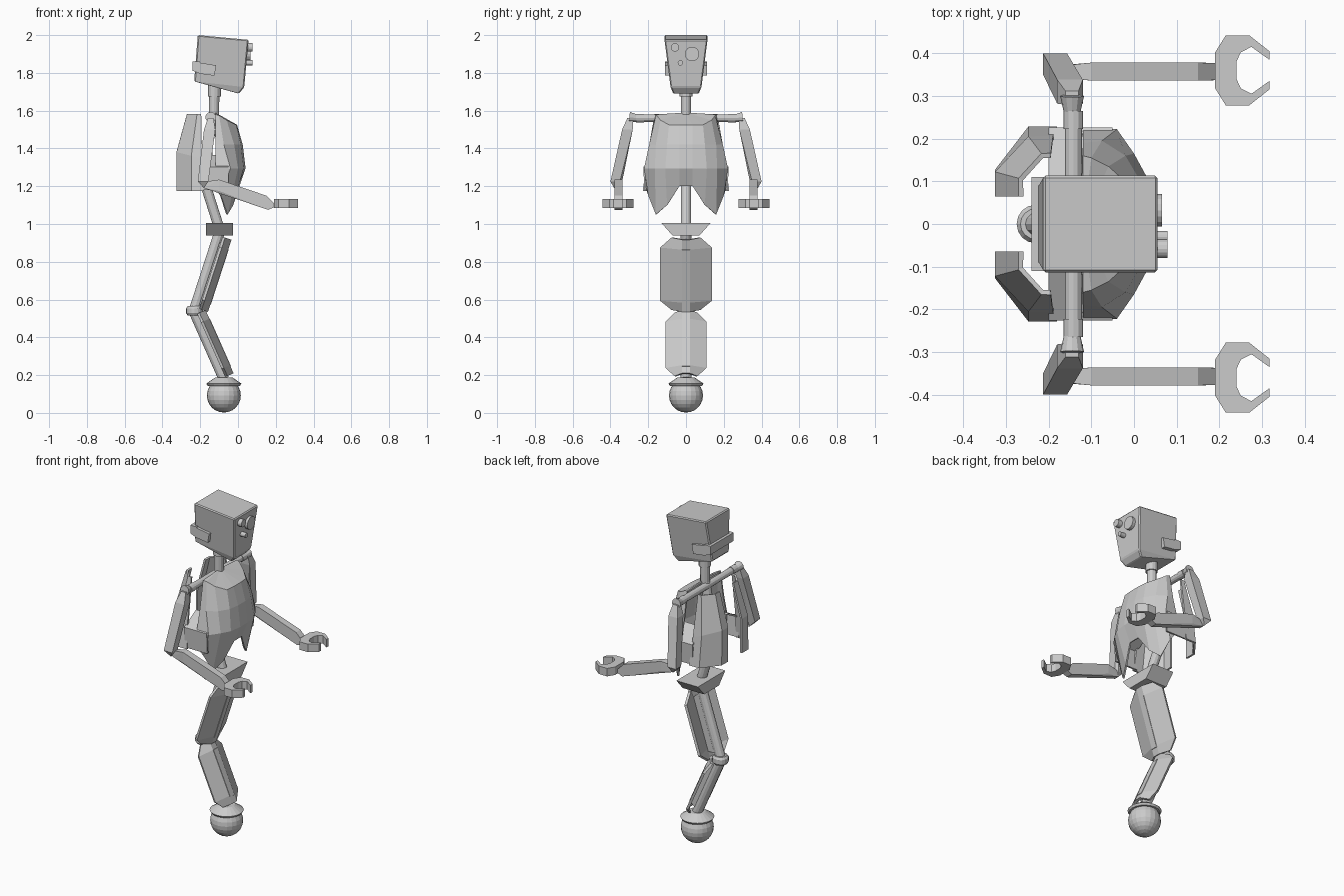
import bpy, bmesh
from math import radians
from mathutils import Vector

if "Cube" in bpy.data.objects:
    bpy.data.objects.remove(bpy.data.objects["Cube"])


def finish(name, bm):
    bmesh.ops.recalc_face_normals(bm, faces=bm.faces)
    me = bpy.data.meshes.new(name)
    bm.to_mesh(me)
    bm.free()
    ob = bpy.data.objects.new(name, me)
    bpy.context.collection.objects.link(ob)
    return ob


def hull(name, pts):
    bm = bmesh.new()
    vs = [bm.verts.new(p) for p in pts]
    bmesh.ops.convex_hull(bm, input=vs)
    bmesh.ops.dissolve_limit(bm, angle_limit=radians(2), verts=bm.verts, edges=bm.edges)
    return finish(name, bm)


def mesh(name, verts, faces, thick=0, offset=-1):
    bm = bmesh.new()
    vs = [bm.verts.new(p) for p in verts]
    for f in faces:
        bm.faces.new([vs[i] for i in f])
    ob = finish(name, bm)
    if thick:
        m = ob.modifiers.new("thickness", 'SOLIDIFY')
        m.thickness, m.offset = thick, offset
    return ob


def rod(name, a, b, r1, r2=None, n=12):
    a, b = Vector(a), Vector(b)
    d = b - a
    bm = bmesh.new()
    bmesh.ops.create_cone(bm, cap_ends=True, segments=n, radius1=r1,
                          radius2=r1 if r2 is None else r2, depth=d.length)
    ob = finish(name, bm)
    ob.location = (a + b) / 2
    ob.rotation_euler = d.to_track_quat('Z', 'Y').to_euler()
    m = ob
    return m


# ball wheel and its cap
bm = bmesh.new()
bmesh.ops.create_uvsphere(bm, u_segments=20, v_segments=12, radius=0.09)
finish("ball_wheel", bm).location = (-0.075, 0, 0.092)
rod("wheel_cap", (-0.075, 0, 0.155), (-0.075, 0, 0.188), 0.093, 0.045, 20)
rod("wheel_cap_rim", (-0.075, 0, 0.143), (-0.075, 0, 0.155), 0.085, 0.093, 20)


# leg segment: rod, folded shield plate in front, central rib
def leg_part(name, low, high, width, front):
    low, high = Vector(low), Vector(high)
    up = (high - low).normalized()
    fwd = Vector((up.z, 0, -up.x))
    length = (high - low).length
    rod(name + "_rod", low, high, 0.028)

    def at(t, y, f):
        return low + up * (length * t) + fwd * f + Vector((0, y, 0))
    edges = [(0.02, 0.55), (0.14, 1), (0.84, 1), (0.97, 0.55)]
    verts = []
    for t, w in edges:
        verts += [at(t, -w * width, front - 0.045), at(t, -0.02, front - 0.01),
                  at(t, 0.02, front - 0.01), at(t, w * width, front - 0.045)]
    faces = [(4 * r + c, 4 * r + c + 1, 4 * r + c + 5, 4 * r + c + 4)
             for r in range(3) for c in range(3)]
    mesh(name + "_shield", verts, faces, 0.015, 0)
    hull(name + "_rib", [at(t, y, f) for y in (-0.02, 0.02)
                         for t, f in ((0.06, 0), (0.12, front), (0.84, front), (0.92, 0))])


leg_part("shin", (-0.075, 0, 0.18), (-0.23, 0, 0.53), 0.105, 0.062)
leg_part("thigh", (-0.23, 0, 0.55), (-0.1, 0, 0.95), 0.135, 0.075)
for i, (z0, z1, r0, r1) in enumerate(((0.515, 0.528, 0.036, 0.045),
                                      (0.528, 0.552, 0.045, 0.045),
                                      (0.552, 0.565, 0.045, 0.036))):
    rod(f"knee_disc_{i}", (-0.23, 0, z0), (-0.23, 0, z1), r0, r1, 16)

# pelvis wedge
hull("pelvis", [(x, s * y, z) for x in (-0.17, -0.027) for s in (1, -1)
                for y, z in ((0.13, 1.005), (0.07, 0.938))])

# bent spine and neck
path = [(-0.1, 0, 0.98), (-0.17, 0, 1.2), (-0.16, 0, 1.42), (-0.127, 0, 1.58), (-0.125, 0, 1.76)]
for i in range(4):
    rod(f"spine_{i}", path[i], path[i + 1], 0.027)
rod("neck_collar", (-0.125, 0, 1.675), (-0.125, 0, 1.735), 0.034)

# chest shell: columns from middle to side, rows from top to bottom
cols = [
    [(-0.005, 0.035, 1.525), (0.025, 0.035, 1.42), (0.04, 0.035, 1.295), (0.0, 0.035, 1.2)],
    [(-0.01, 0.09, 1.525), (0.015, 0.1, 1.42), (0.03, 0.11, 1.295), (-0.025, 0.1, 1.1)],
    [(-0.06, 0.135, 1.55), (-0.02, 0.16, 1.42), (0.0, 0.165, 1.295), (-0.055, 0.16, 1.05)],
    [(-0.1, 0.155, 1.575), (-0.075, 0.195, 1.42), (-0.04, 0.222, 1.295), (-0.09, 0.2, 1.15)],
    [(-0.12, 0.16, 1.58), (-0.12, 0.19, 1.42), (-0.12, 0.222, 1.295), (-0.12, 0.212, 1.19)],
]
half = [[Vector(p) for p in c] for c in cols]
other = [[Vector((p.x, -p.y, p.z)) for p in c] for c in reversed(half)]
full = other + half
verts = [p for c in full for p in c] + [Vector((-0.12, 0, 1.59))]
faces = [(4 * c + r, 4 * c + r + 1, 4 * c + r + 5, 4 * c + r + 4)
         for c in range(9) for r in range(3)]
faces += [(4 * c, 4 * c + 4, 40) for c in range(9)]
mesh("chest_shell", verts, faces, 0.01)

for s, side in ((1, "left"), (-1, "right")):
    def P(x, y, z):
        return Vector((x, s * y, z))

    # back panel: plan outline at three heights
    rows = [[P(-0.32, 0.065, 1.175), P(-0.32, 0.125, 1.175), P(-0.245, 0.223, 1.175), P(-0.18, 0.223, 1.175)],
            [P(-0.32, 0.065, 1.38), P(-0.32, 0.12, 1.38), P(-0.245, 0.2, 1.36), P(-0.19, 0.2, 1.34)],
            [P(-0.265, 0.065, 1.58), P(-0.265, 0.105, 1.58), P(-0.215, 0.16, 1.58), P(-0.195, 0.16, 1.58)]]
    mesh(side + "_back_panel", [p for r in rows for p in r],
         [(4 * r + c, 4 * r + c + 1, 4 * r + c + 5, 4 * r + c + 4)
          for r in range(2) for c in range(3)], 0.012, 0)
    # side band joining back panel and chest
    mesh(side + "_side_band",
         [P(x, y, z) for x in (-0.2, -0.05) for y, z in ((0.11, 1.36), (0.222, 1.3), (0.215, 1.18))],
         [(0, 1, 4, 3), (1, 2, 5, 4)], 0.01, 0)

    # shoulder bar and joint
    rod(side + "_shoulder_bar", P(-0.142, 0, 1.56), P(-0.142, 0.24, 1.56), 0.02)
    rod(side + "_shoulder_joint", P(-0.142, 0.222, 1.56), P(-0.142, 0.265, 1.56), 0.023)
    rod(side + "_shoulder_end", P(-0.145, 0.255, 1.56), P(-0.145, 0.3, 1.565), 0.018, 0.028)

    # upper arm plate
    hull(side + "_upper_arm",
         [P(-0.145 + dx * 0.6, 0.295 + dy * 0.8, 1.56) for dx in (-0.025, 0.025) for dy in (-0.02, 0.02)] +
         [P(-0.15 + dx, 0.31 + dy, 1.5) for dx in (-0.03, 0.03) for dy in (-0.028, 0.028)] +
         [P(-0.185 + dx, 0.375 + dy, 1.225) for dx in (-0.028, 0.028) for dy in (-0.025, 0.025)] +
         [P(-0.18, 0.365 + dy, 1.19) for dy in (-0.02, 0.015)])

    # forearm, tapered bar
    hull(side + "_forearm",
         [P(x, 0.357 + dy * w, z) for dy in (-1, 1) for x, z, w in
          ((-0.18, 1.19, 0.014), (-0.165, 1.225, 0.014), (-0.1, 1.235, 0.021), (0.15, 1.15, 0.021),
           (0.195, 1.09, 0.02), (0.16, 1.075, 0.021), (-0.1, 1.175, 0.021), (0.19, 1.11, 0.02))])

    # claw hand, open at the front
    arc = [(0.317, 0.025, 0.317, 0.045), (0.275, 0.055, 0.27, 0.082), (0.25, 0.042, 0.215, 0.082),
           (0.24, 0.02, 0.19, 0.042)]
    arc += [(a, -b, c, -d) for a, b, c, d in reversed(arc)]
    claw = [P(x, 0.36 + y, z) for a, b, c, d in arc for x, y in ((a, b), (c, d)) for z in (1.085, 1.133)]
    cf = [(0, 1, 3, 2), (28, 29, 31, 30)]
    for i in range(7):
        k = 4 * i
        cf += [(k, k + 2, k + 6, k + 4), (k + 1, k + 5, k + 7, k + 3),
               (k, k + 4, k + 5, k + 1), (k + 2, k + 3, k + 7, k + 6)]
    mesh(side + "_claw", claw, cf)

    # head band side
    hull(side + "_head_band",
         [P(x, y, z) for y in (0.075, 0.11) for x, z in
          ((-0.237, 1.86), (-0.2, 1.84), (-0.115, 1.84), (-0.125, 1.785), (-0.2, 1.795), (-0.237, 1.81))])

# head
head = hull("head", [(x, s * y, z) for s in (1, -1) for x, y, z in
                     ((-0.213, 0.114, 2.0), (0.056, 0.114, 1.975), (0.033, 0.082, 1.725),
                      (0.005, 0.068, 1.69), (-0.232, 0.08, 1.755))])
bev = head.modifiers.new("bevel", 'BEVEL')
bev.width, bev.segments = 0.006, 1
hull("head_band_back", [(x, s * 0.11, z) for s in (1, -1) for x in (-0.24, -0.2)
                        for z in (1.81, 1.86)])

# eyes
for name, y, z, r, x in (("large_eye", 0.032, 1.9, 0.038, 0.066),
                         ("small_eye", -0.058, 1.935, 0.022, 0.078),
                         ("sensor", -0.03, 1.853, 0.014, 0.078)):
    rod(name, (0.02, y, z), (x, y, z), r, n=16)
